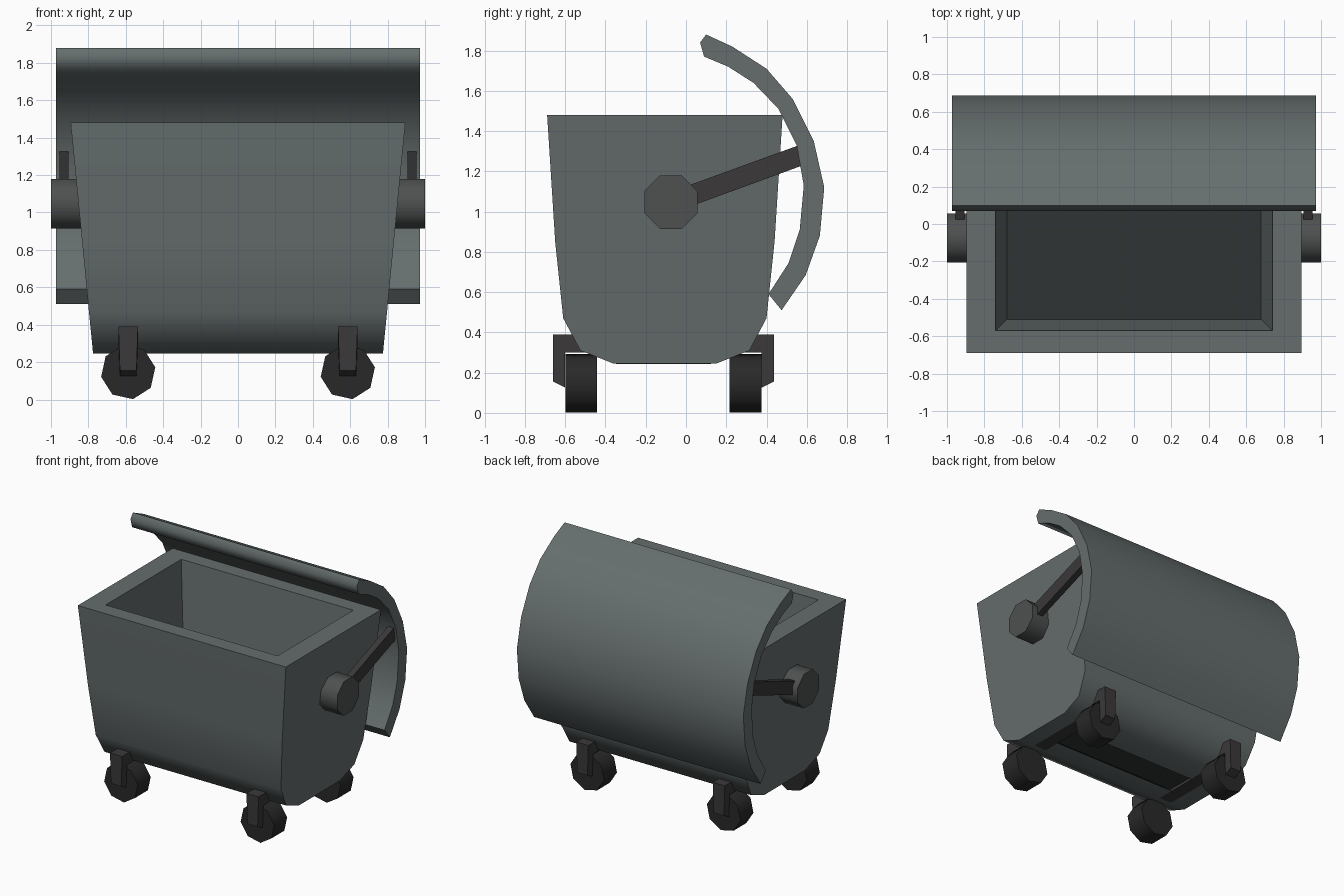
import bpy, bmesh, math

if "Cube" in bpy.data.objects:
    bpy.data.objects.remove(bpy.data.objects["Cube"])

CY = -0.105   # centre of the bin body along y
WY = -0.112   # centre of the four casters along y


def material(name, rgb):
    m = bpy.data.materials.new(name)
    m.diffuse_color = (*rgb, 1)
    m.use_nodes = True
    m.node_tree.nodes["Principled BSDF"].inputs["Base Color"].default_value = m.diffuse_color
    return m


STEEL = material("grey_steel", (0.132, 0.155, 0.155))
HUB = material("hub_grey", (0.075, 0.082, 0.08))
DARK = material("dark_metal", (0.043, 0.04, 0.04))
RUBBER = material("rubber", (0.022, 0.022, 0.022))
BLACK = material("dark_inside", (0.028, 0.034, 0.034))


def finish(bm, name, mat, smooth=None):
    bmesh.ops.recalc_face_normals(bm, faces=bm.faces)
    me = bpy.data.meshes.new(name)
    bm.to_mesh(me)
    bm.free()
    ob = bpy.data.objects.new(name, me)
    bpy.context.collection.objects.link(ob)
    me.materials.append(mat)
    if smooth:
        bpy.ops.object.select_all(action='DESELECT')
        ob.select_set(True)
        bpy.context.view_layer.objects.active = ob
        bpy.ops.object.shade_smooth_by_angle(angle=math.radians(smooth))
    return ob


def bridge(bm, a, b):
    """Side faces between two rings of vertices."""
    for i in range(len(a)):
        j = (i + 1) % len(a)
        bm.faces.new((a[i], a[j], b[j], b[i]))


def loft(name, levels, mat, closed, smooth=None):
    """Stack of rectangles (half x, half y, z); closed joins last to first."""
    bm = bmesh.new()
    rings = [[bm.verts.new((sx * hx, CY + sy * hy, z))
              for sx, sy in ((-1, -1), (1, -1), (1, 1), (-1, 1))]
             for hx, hy, z in levels]
    for a, b in zip(rings, rings[1:]):
        bridge(bm, a, b)
    if closed:
        bridge(bm, rings[-1], rings[0])
    else:
        bm.faces.new(rings[0])
        bm.faces.new(rings[-1])
    return finish(bm, name, mat, smooth)


def prism(name, ring0, ring1, mat, smooth=None):
    """Solid between two outlines of 3D points."""
    bm = bmesh.new()
    a = [bm.verts.new(p) for p in ring0]
    b = [bm.verts.new(p) for p in ring1]
    bridge(bm, a, b)
    bm.faces.new(a)
    bm.faces.new(b)
    return finish(bm, name, mat, smooth)


def extrude_x(name, profile, x0, x1, mat, smooth=None):
    return prism(name, [(x0, y, z) for y, z in profile],
                 [(x1, y, z) for y, z in profile], mat, smooth)


def octagon(u, v, r, start):
    return [(u + r * math.cos(math.radians(start + 45 * k)),
             v + r * math.sin(math.radians(start + 45 * k))) for k in range(8)]


# Bin body: tapered thick shell, open at top and bottom
outer = [(0.775, 0.255, 0.245), (0.781, 0.42, 0.31), (0.797, 0.505, 0.47),
         (0.834, 0.545, 0.85), (0.895, 0.585, 1.48)]
inner = [(0.74, 0.465, 1.48), (0.68, 0.405, 0.82), (0.645, 0.36, 0.48),
         (0.63, 0.25, 0.35), (0.62, 0.11, 0.245)]
loft("bin_body", outer + inner, STEEL, True, 45)

# Dark filling inside the shell
loft("bin_filling", [(0.681, 0.406, 0.82), (0.646, 0.361, 0.48),
                     (0.631, 0.251, 0.35), (0.622, 0.13, 0.265)], BLACK, False)

# Curved lid swung open to the back
lid = [(0.10, 1.88), (0.23, 1.82), (0.40, 1.71), (0.53, 1.56), (0.635, 1.35),
       (0.687, 1.12), (0.665, 0.88), (0.595, 0.685), (0.475, 0.51),
       (0.41, 0.59), (0.51, 0.745), (0.565, 0.91), (0.585, 1.13), (0.55, 1.33),
       (0.46, 1.51), (0.335, 1.64), (0.21, 1.72), (0.09, 1.77), (0.07, 1.84)]
extrude_x("lid", lid, -0.974, 0.974, STEEL, 62)

for side, s in (("left", -1), ("right", 1)):
    # Pivot hub and lid arm
    extrude_x(f"pivot_hub_{side}", octagon(-0.075, 1.047, 0.143, 22.5),
              s * 0.80, s * 1.0, HUB, 50)
    extrude_x(f"lid_arm_{side}",
              [(-0.07, 1.10), (0.57, 1.333), (0.605, 1.239), (-0.035, 1.005)],
              s * 0.905, s * 0.955, DARK)

    # Caster bracket: bar running under the body with a plate at each end
    half = [(-0.548, 0.39), (-0.548, 0.155), (-0.488, 0.125), (-0.488, 0.30),
            (-0.25, 0.30), (-0.235, 0.244)]
    outline = [(WY + y, z) for y, z in half] + [(WY - y, z) for y, z in reversed(half)]
    cx = s * 0.587
    ob = extrude_x(f"caster_bracket_{side}", outline, cx - 0.052, cx + 0.052, DARK)
    for v in ob.data.vertices:  # plates narrow toward the wheel
        if v.co.z < 0.2:
            v.co.x = cx + (v.co.x - cx) * 0.85

    # Wheels
    ring = octagon(cx, 0.147, 0.147, 10)
    for end, e in (("front", -1), ("back", 1)):
        prism(f"wheel_{end}_{side}", [(x, WY + e * 0.329, z) for x, z in ring],
              [(x, WY + e * 0.487, z) for x, z in ring], RUBBER, 50)
